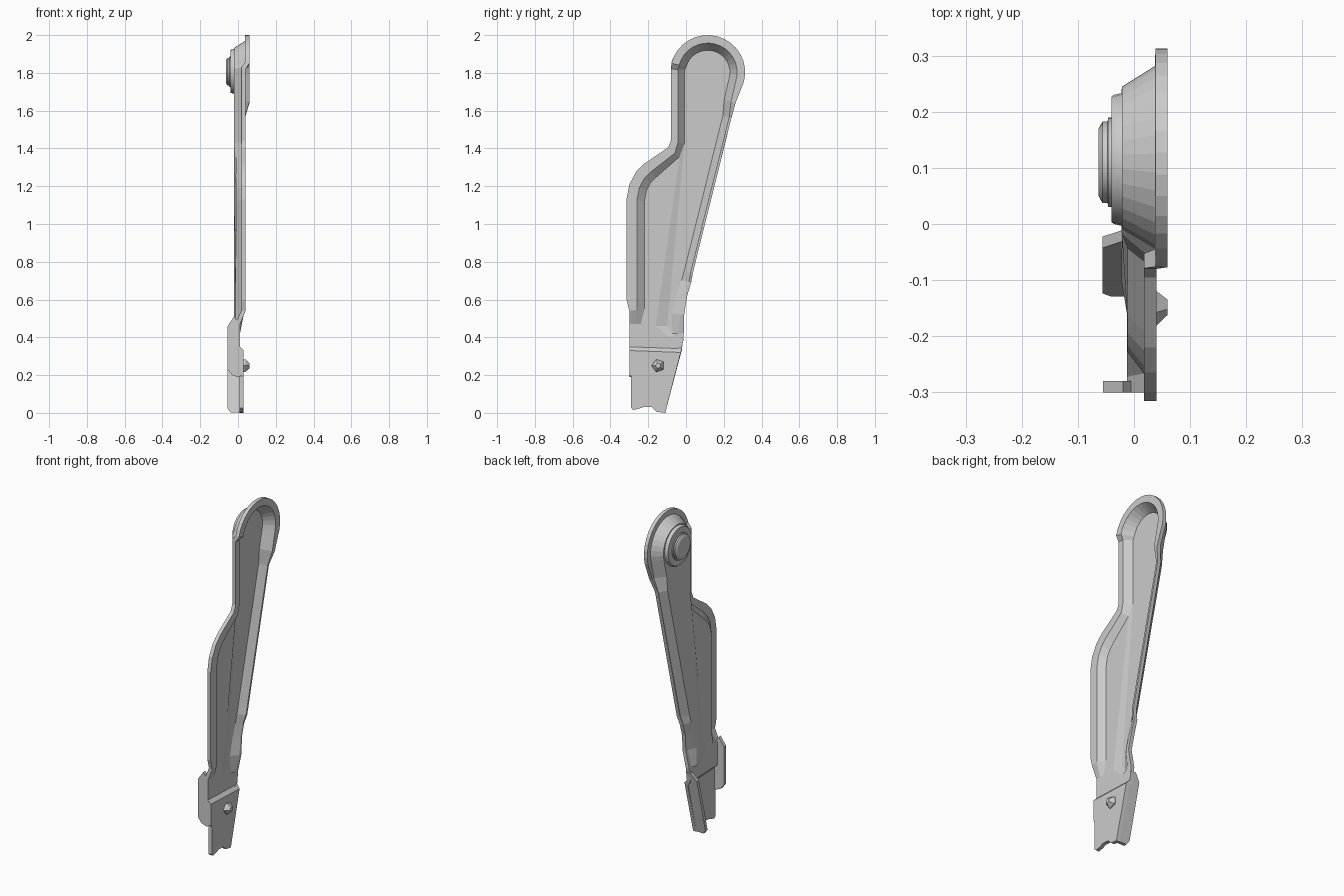
import bpy, bmesh, math
from mathutils import Vector

if "Cube" in bpy.data.objects:
    bpy.data.objects.remove(bpy.data.objects["Cube"])


def finish(name, bm, recalc=True):
    if recalc:
        bmesh.ops.recalc_face_normals(bm, faces=bm.faces)
    me = bpy.data.meshes.new(name)
    bm.to_mesh(me)
    bm.free()
    ob = bpy.data.objects.new(name, me)
    bpy.context.collection.objects.link(ob)
    return ob


def lathe(name, y, z, profile, sides, turn=0.0):
    """Closed solid around an axis parallel to x; profile = (x, radius)."""
    bm = bmesh.new()
    rings = []
    for x, r in profile:
        rings.append([bm.verts.new((x, y + r * math.cos(turn + math.tau * i / sides),
                                    z + r * math.sin(turn + math.tau * i / sides)))
                      for i in range(sides)])
    for a, b in zip(rings, rings[1:]):
        for i in range(sides):
            j = (i + 1) % sides
            bm.faces.new((a[i], a[j], b[j], b[i]))
    bm.faces.new(rings[0])
    bm.faces.new(rings[-1])
    return finish(name, bm)


def side_flange(name, pts, y0, lean, thick):
    """Bent edge flange: (x, z) outline whose y follows y0 + lean * z."""
    bm = bmesh.new()
    a = [bm.verts.new((x, y0 + lean * z, z)) for x, z in pts]
    b = [bm.verts.new((x, y0 + lean * z + thick, z)) for x, z in pts]
    bm.faces.new(a)
    bm.faces.new(b)
    for i in range(len(pts)):
        j = (i + 1) % len(pts)
        bm.faces.new((a[i], a[j], b[j], b[i]))
    return finish(name, bm)


# Outline rows, counter-clockwise: y, z, rim height x, rim width, slope width
right_edge = [
    (-0.012, 0.42, 0.010, 0.030, 0.030),
    (-0.010, 0.52, 0.030, 0.020, 0.045),
    (0.006, 0.62, 0.022, 0.012, 0.045),
    (0.027, 0.69, 0.022, 0.012, 0.040),
    (0.036, 0.74, 0.036, 0.012, 0.035),
    (0.240, 1.56, 0.037, 0.012, 0.035),
    (0.262, 1.64, 0.060, 0.025, 0.038),
]
head = []
for k in range(17):
    t = math.radians(-16 + 182 * k / 16)
    head.append((0.115 + 0.198 * math.cos(t), 1.803 + 0.197 * math.sin(t), 0.06, 0.042, 0.038))
neck = [(-0.08, 1.82, 0.04, 0.037, 0.035), (-0.08, 1.44, 0.04, 0.037, 0.035)]
wing = [
    (-0.095, 1.405, 0.04, 0.045, 0.03),
    (-0.220, 1.320, 0.04, 0.055, 0.04),
    (-0.265, 1.275, 0.04, 0.055, 0.04),
    (-0.300, 1.210, 0.04, 0.055, 0.04),
    (-0.315, 1.130, 0.04, 0.055, 0.04),
    (-0.315, 0.600, 0.04, 0.055, 0.04),
    (-0.300, 0.540, 0.04, 0.040, 0.04),
    (-0.300, 0.470, 0.01, 0.030, 0.03),
]
rows = right_edge + head + neck + wing
k = len(right_edge + head + neck) - 1      # last row beside the deep channel
DEEP, MID, LOW = 0.0, 0.01, 0.03           # panel levels


def inward(i):
    """Mitred inward direction at an outline row."""
    p = [Vector(r[:2]) for r in rows]
    ns = []
    for a, b in ((i - 1, i), (i, i + 1)):
        if a >= 0 and b < len(p):
            d = (p[b] - p[a]).normalized()
            ns.append(Vector((-d.y, d.x)))
    n = sum(ns, Vector((0, 0))).normalized()
    return n / max(0.75, n.dot(ns[0]))


# Stamped panel: rim, sloped wall, channel floor, wing floor and lower plate
bm = bmesh.new()


def vert(y, z, x):
    return bm.verts.new((x, y, z))


O, I, F = [], [], []
for i, (y, z, x, rim, slope) in enumerate(rows):
    n = inward(i)
    O.append(vert(y, z, x))
    I.append(vert(y + n.x * rim, z + n.y * rim, x))
    w = rim + slope
    F.append(vert(y + n.x * w, z + n.y * w, DEEP if i <= k else MID))
for i in range(len(rows) - 1):
    bm.faces.new((O[i], O[i + 1], I[i + 1], I[i]))
    bm.faces.new((I[i], I[i + 1], F[i + 1], F[i]))
cb, wb = vert(-0.10, 0.46, DEEP), vert(-0.16, 0.46, MID)
e0 = vert(-0.09, 0.40, MID)
bm.faces.new(F[:k + 1] + [cb])
bm.faces.new((F[k], F[k + 1], wb, cb))
bm.faces.new(F[k + 1:] + [wb])
bm.faces.new((wb, e0, I[0], F[0], cb))
pl, pr = vert(-0.30, 0.35, MID), vert(-0.022, 0.34, MID)
bm.faces.new((pl, pr, O[0], I[0], e0, wb, F[-1], I[-1], O[-1]))
sl, sr = vert(-0.30, 0.33, LOW), vert(-0.028, 0.32, LOW)
bm.faces.new((sl, sr, pr, pl))
foot = [(-0.30, 0.21), (-0.29, 0.19), (-0.29, 0.025), (-0.28, 0.015), (-0.25, 0.022),
        (-0.22, 0.032), (-0.18, 0.03), (-0.155, 0.006), (-0.11, 0.0)]
bm.faces.new([sl] + [vert(y, z, LOW) for y, z in foot] + [sr])
panel = finish("stamped_panel", bm, recalc=False)
sol = panel.modifiers.new("sheet", 'SOLIDIFY')
sol.thickness = 0.022
sol.offset = -1
sol.use_even_offset = True

# Bent flanges on both edges of the foot
side_flange("front_flange",
            [(-0.055, 0.23), (-0.055, 0.46), (-0.02, 0.51), (0.008, 0.47), (0.008, 0.35),
             (0.028, 0.325), (0.028, 0.20), (0.0, 0.19), (-0.03, 0.20)], -0.30, 0.0, 0.02)
side_flange("rear_flange",
            [(-0.04, 0.002), (-0.056, 0.025), (-0.056, 0.35), (-0.022, 0.395), (0.008, 0.395),
             (0.008, 0.345), (0.028, 0.32), (0.028, 0.002)], -0.11, 0.25, -0.02)

# Pivot boss with its button on the back of the head
boss = lathe("pivot_boss", 0.115, 1.808,
             [(-0.015, 0.12), (-0.036, 0.115), (-0.04, 0.112)], 28)
knob = lathe("pivot_button", 0.11, 1.806,
             [(-0.038, 0.08), (-0.046, 0.08), (-0.047, 0.073), (-0.056, 0.073), (-0.063, 0.06)], 28)

# Five-sided stud on the foot
lathe("foot_stud", -0.147, 0.25, [(0.02, 0.036), (0.04, 0.034), (0.06, 0.015)], 5, math.pi)

# Smooth the round parts only, keeping their edges
bpy.ops.object.select_all(action='DESELECT')
for ob in (boss, knob):
    ob.select_set(True)
bpy.context.view_layer.objects.active = boss
bpy.ops.object.shade_smooth_by_angle(angle=math.radians(25))
